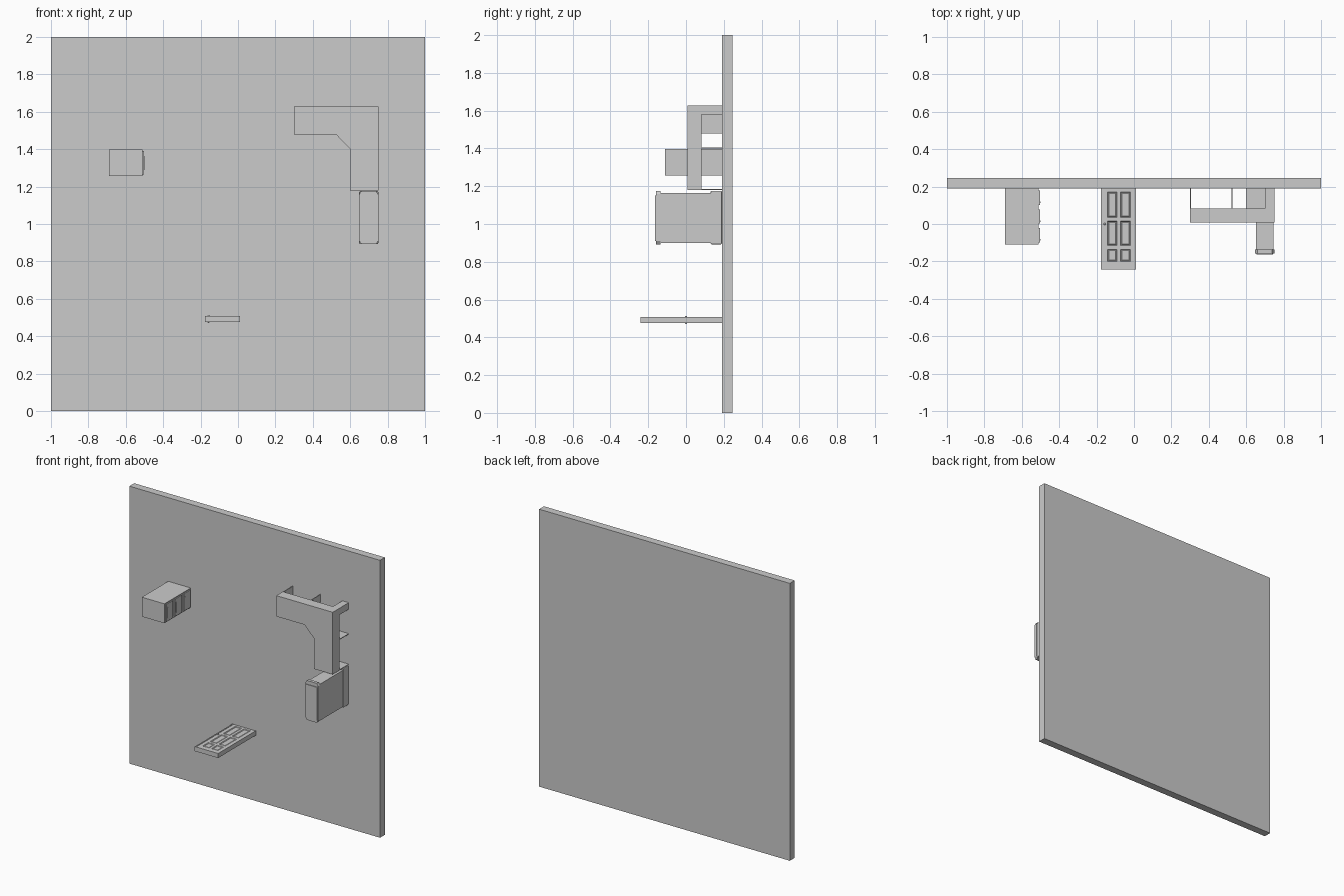
import bpy, bmesh

if "Cube" in bpy.data.objects:
    bpy.data.objects.remove(bpy.data.objects["Cube"])


def finish(name, bm):
    bmesh.ops.recalc_face_normals(bm, faces=bm.faces)
    mesh = bpy.data.meshes.new(name)
    bm.to_mesh(mesh)
    bm.free()
    obj = bpy.data.objects.new(name, mesh)
    bpy.context.collection.objects.link(obj)
    return obj


def box(name, x, y, z, bevel=0):
    """Box from (min, max) pairs."""
    bm = bmesh.new()
    bmesh.ops.create_cube(bm, size=1)
    for v in bm.verts:
        v.co = [(a + b) / 2 + c * (b - a) for (a, b), c in zip((x, y, z), v.co)]
    obj = finish(name, bm)
    if bevel:
        mod = obj.modifiers.new("edge", "BEVEL")
        mod.width = bevel
        mod.segments = 2
    return obj


def slab(name, outline, y0, y1):
    """Extrude an xz outline along y."""
    bm = bmesh.new()
    face = bm.faces.new([bm.verts.new((x, y0, z)) for x, z in outline])
    ext = bmesh.ops.extrude_face_region(bm, geom=[face])["geom"]
    for v in ext:
        if isinstance(v, bmesh.types.BMVert):
            v.co.y = y1
    return finish(name, bm)


FLOOR = 0.19

# Upright room floor; furniture projects toward the front
box("floor_panel", (-1, 1), (FLOOR, 0.245), (0, 2))

# Drawer cabinet with three fronts on its right side
box("cabinet_body", (-0.69, -0.51), (-0.11, FLOOR), (1.257, 1.397))
for i in range(3):
    y = -0.11 + i * 0.1
    box(f"drawer_front_{i}", (-0.512, -0.503), (y + 0.012, y + 0.088), (1.264, 1.39))
    box(f"drawer_pull_{i}", (-0.506, -0.5), (y + 0.022, y + 0.03), (1.29, 1.364))

# Corner desk: top, thin supports and corner leg
slab("desk_top", [(0.3, 1.628), (0.75, 1.628), (0.75, 1.18), (0.6, 1.18),
                  (0.6, 1.4), (0.525, 1.478), (0.3, 1.478)], 0.008, 0.083)
for i, x in enumerate((0.3, 0.522)):
    box(f"desk_side_panel_{i}", (x, x + 0.005), (0.082, FLOOR), (1.478, 1.628))
for i, z in enumerate((1.18, 1.4)):
    box(f"desk_end_panel_{i}", (0.6, 0.75), (0.082, FLOOR), (z, z + 0.005))
box("desk_corner_leg", (0.7, 0.75), (0.082, FLOOR), (1.58, 1.628))

# Chest with moulded base and cap
box("chest_body", (0.653, 0.747), (-0.137, 0.132), (0.9, 1.163))
box("chest_base", (0.648, 0.75), (0.13, FLOOR), (0.892, 1.176), 0.006)
cap = [(0.648, 0.91), (0.66, 0.892), (0.738, 0.892), (0.75, 0.91),
       (0.75, 1.158), (0.738, 1.176), (0.66, 1.176), (0.648, 1.158)]
slab("chest_cap", cap, -0.158, -0.136)
box("chest_cap_inset", (0.656, 0.744), (-0.163, -0.157), (0.91, 1.15))

# Six-panel door, recessed on both faces
xs = (-0.168, -0.142, -0.09, -0.072, -0.02, 0.003)
ys = (0.19, 0.172, 0.035, 0.015, -0.115, -0.135, -0.2, -0.233)
bm = bmesh.new()
sides = [[[bm.verts.new((x, y, z)) for y in ys] for x in xs] for z in (0.48, 0.505)]
panels = []
for s in sides:
    for i in range(len(xs) - 1):
        for j in range(len(ys) - 1):
            f = bm.faces.new((s[i][j], s[i + 1][j], s[i + 1][j + 1], s[i][j + 1]))
            if i % 2 and j % 2:
                panels.append(f)
bmesh.ops.bridge_loops(bm, edges=[e for e in bm.edges if e.is_boundary])
bmesh.ops.recalc_face_normals(bm, faces=bm.faces)
bmesh.ops.inset_individual(bm, faces=panels, thickness=0.005, depth=-0.005)
bmesh.ops.inset_individual(bm, faces=panels, thickness=0.006, depth=0.003)
finish("door_leaf", bm)

# Door frame
for i, x in enumerate((-0.176, 0.003)):
    box(f"door_jamb_{i}", (x, x + 0.008), (-0.242, FLOOR), (0.475, 0.508))
box("door_header", (-0.168, 0.003), (-0.242, -0.233), (0.475, 0.508))

# Knobs on both sides
for i, z in enumerate((0.508, 0.477)):
    bpy.ops.mesh.primitive_uv_sphere_add(segments=12, ring_count=8, radius=0.006,
                                         location=(-0.157, 0, z))
    bpy.context.object.name = f"door_knob_{i}"
    bpy.ops.object.shade_smooth()
